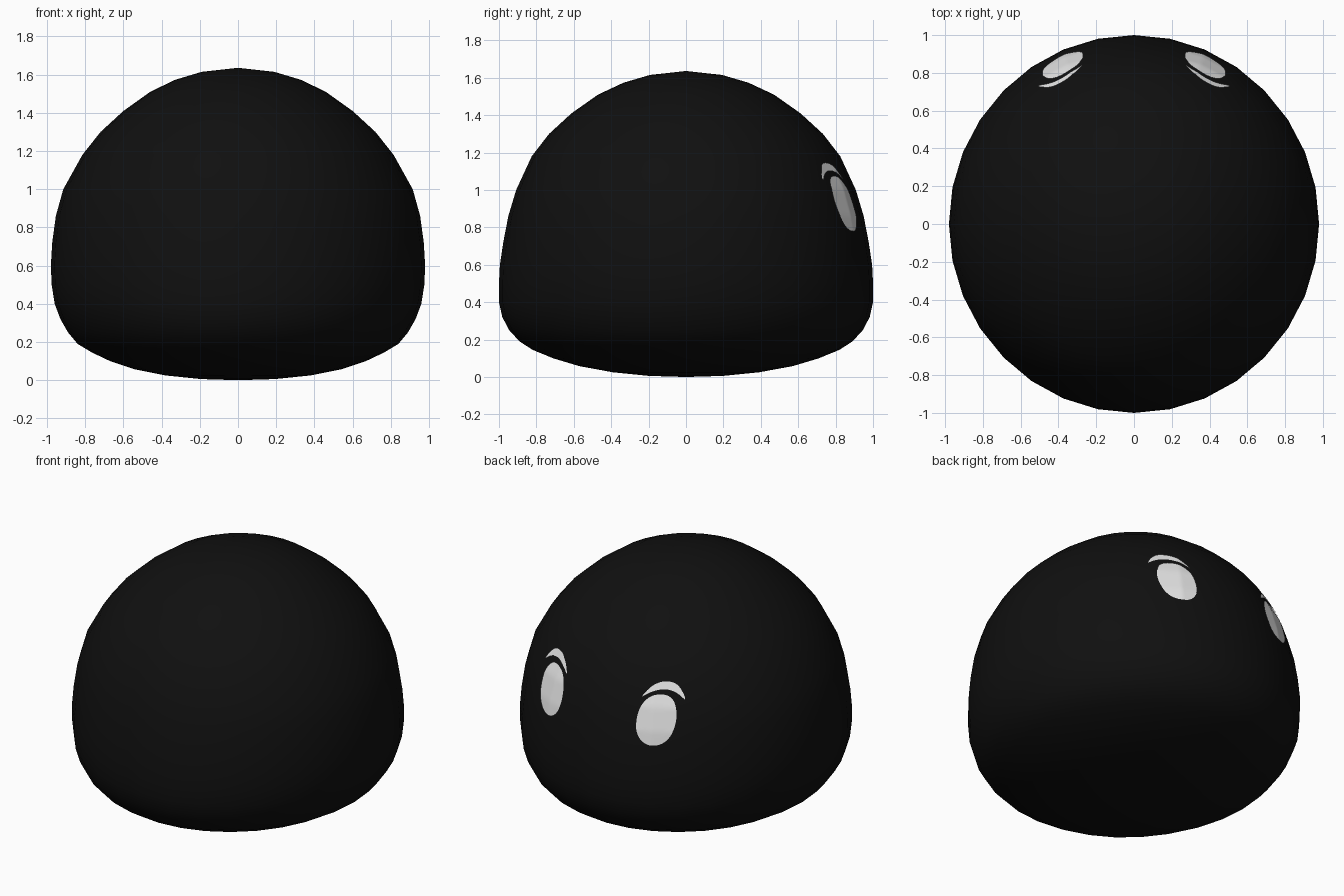
import bpy, bmesh, math
from mathutils import Vector
from mathutils.bvhtree import BVHTree

if "Cube" in bpy.data.objects:
    bpy.data.objects.remove(bpy.data.objects["Cube"])


def material(name, v):
    m = bpy.data.materials.new(name)
    m.diffuse_color = (v, v, v, 1)
    m.use_nodes = True
    m.node_tree.nodes["Principled BSDF"].inputs["Base Color"].default_value = m.diffuse_color
    return m


BLACK = material("soft black", 0.005)
WHITE = material("eye white", 0.8)


def finish(bm, name, mat):
    me = bpy.data.meshes.new(name)
    bm.to_mesh(me)
    me.materials.append(mat)
    for p in me.polygons:
        p.use_smooth = True
    ob = bpy.data.objects.new(name, me)
    bpy.context.collection.objects.link(ob)
    return ob


# Body: stacked elliptical rings (x radius, y radius, height) with poles
RINGS = [(.195, .20, .006), (.38, .39, .025), (.545, .57, .058), (.67, .71, .10),
         (.765, .82, .145), (.84, .89, .19), (.89, .945, .25), (.93, .982, .32),
         (.96, 1.0, .40), (.976, 1.0, .50), (.98, .995, .60), (.973, .977, .72),
         (.954, .95, .86), (.915, .908, 1.0), (.815, .825, 1.18), (.72, .732, 1.30),
         (.60, .612, 1.41), (.46, .47, 1.51), (.33, .335, 1.573), (.19, .193, 1.615)]
SEG = 32
bm = bmesh.new()
loops = []
for rx, ry, z in RINGS:
    loops.append([bm.verts.new((rx * math.cos(2 * math.pi * i / SEG),
                                ry * math.sin(2 * math.pi * i / SEG), z))
                  for i in range(SEG)])
bottom, top = bm.verts.new((0, 0, 0)), bm.verts.new((0, 0, 1.636))
for i in range(SEG):
    j = (i + 1) % SEG
    for a, b in zip(loops, loops[1:]):
        bm.faces.new((a[i], a[j], b[j], b[i]))
    bm.faces.new((bottom, loops[0][j], loops[0][i]))
    bm.faces.new((top, loops[-1][i], loops[-1][j]))
bmesh.ops.recalc_face_normals(bm, faces=bm.faces)
tri = bm.copy()
bmesh.ops.triangulate(tri, faces=tri.faces)
surface = BVHTree.FromBMesh(tri)
tri.free()
finish(bm, "body", BLACK)
bm.free()


# Thin patch lying on the back of the body, between two height curves
def patch(name, side, cx, half, low, high, cols=32, rows=14):
    bm = bmesh.new()
    grid = []
    for c in range(cols + 1):
        t = -math.cos(math.pi * c / cols)
        column = []
        for r in range(rows + 1):
            z = low(t) + (high(t) - low(t)) * r / rows
            hit, normal, _, _ = surface.ray_cast(Vector((side * (cx + half * t), 3, z)),
                                                 Vector((0, -1, 0)))
            column.append(bm.verts.new(hit + normal * 0.006))
        grid.append(column)
    for a, b in zip(grid, grid[1:]):
        for r in range(rows):
            bm.faces.new((a[r], b[r], b[r + 1], a[r + 1]))
    bmesh.ops.remove_doubles(bm, verts=bm.verts, dist=0.0005)
    bm.normal_update()
    for f in bm.faces:
        if f.normal.y < 0:
            f.normal_flip()
    finish(bm, name, WHITE)
    bm.free()


def oval(t):
    return 0.147 * max(0, 1 - abs(t) ** 2.2) ** (1 / 2.2)


# Eyes and the curved brow above each
for side, label in ((-1, "left"), (1, "right")):
    patch(label + "_eye", side, 0.375, 0.108, lambda t: 0.925 - oval(t), lambda t: 0.925 + oval(t))
    patch(label + "_brow", side, 0.387, 0.114,
          lambda t: 1.10 - 0.05 * t * t, lambda t: 1.143 - 0.085 * abs(t) ** 2.4, rows=4)
